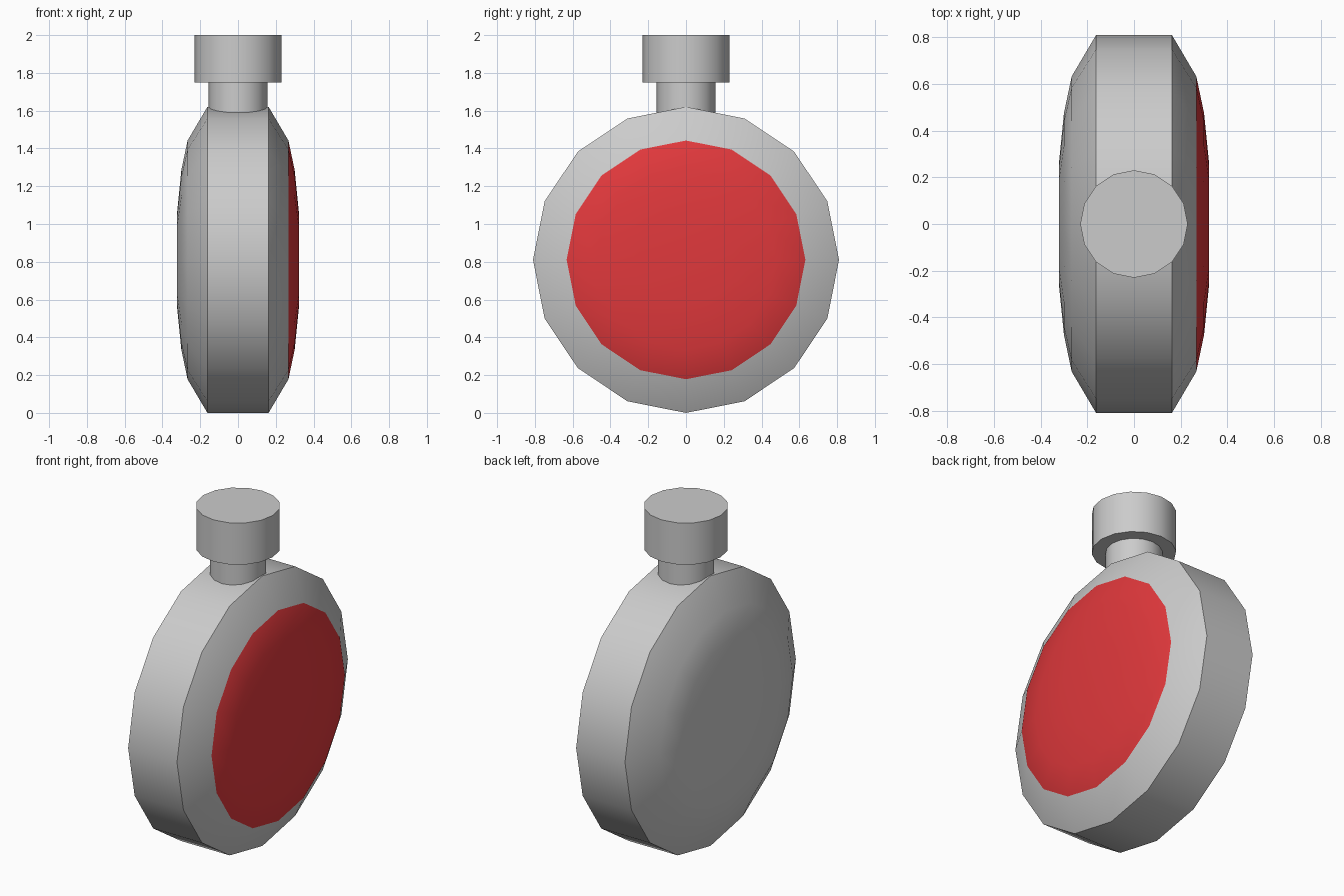
import bpy, bmesh, math

if "Cube" in bpy.data.objects:
    bpy.data.objects.remove(bpy.data.objects["Cube"])

SIDES = 16
CENTRE_Z = 0.81


def lathe(name, profile, axis):
    """Revolve (position, radius) pairs around the x or z axis, with closed ends."""
    bm = bmesh.new()
    rings = []
    for p, r in profile:
        ring = []
        for i in range(SIDES):
            a = 2 * math.pi * i / SIDES
            u, v = r * math.cos(a), r * math.sin(a)
            ring.append(bm.verts.new((p, u, v + CENTRE_Z) if axis == "x" else (u, v, p)))
        rings.append(ring)
    for lower, upper in zip(rings, rings[1:]):
        for i in range(SIDES):
            j = (i + 1) % SIDES
            bm.faces.new((lower[i], lower[j], upper[j], upper[i]))
    bm.faces.new(rings[0][::-1])
    bm.faces.new(rings[-1])
    bmesh.ops.recalc_face_normals(bm, faces=bm.faces)
    mesh = bpy.data.meshes.new(name)
    bm.to_mesh(mesh)
    bm.free()
    obj = bpy.data.objects.new(name, mesh)
    bpy.context.collection.objects.link(obj)
    bpy.ops.object.select_all(action="DESELECT")
    obj.select_set(True)
    bpy.context.view_layer.objects.active = obj
    bpy.ops.object.shade_smooth_by_angle(angle=math.radians(50))
    return obj


# Round flask body: half profile mirrored across x = 0
half = [(0.162, 0.81), (0.267, 0.632), (0.30, 0.475), (0.322, 0.255)]
body = lathe("flask_body", [(-x, r) for x, r in reversed(half)] + half, "x")

# Red panel on the +x face of the body
red = bpy.data.materials.new("red_panel")
red.diffuse_color = (0.75, 0.04, 0.045, 1)
red.use_nodes = True
red.node_tree.nodes["Principled BSDF"].inputs["Base Color"].default_value = red.diffuse_color
body.data.materials.append(None)
body.data.materials.append(red)
for face in body.data.polygons:
    if face.center.x > 0 and all(body.data.vertices[v].co.x > 0.26 for v in face.vertices):
        face.material_index = 1

# Neck and stopper
lathe("neck", [(1.50, 0.155), (1.76, 0.155)], "z")
lathe("stopper", [(1.75, 0.23), (2.0, 0.23)], "z")
